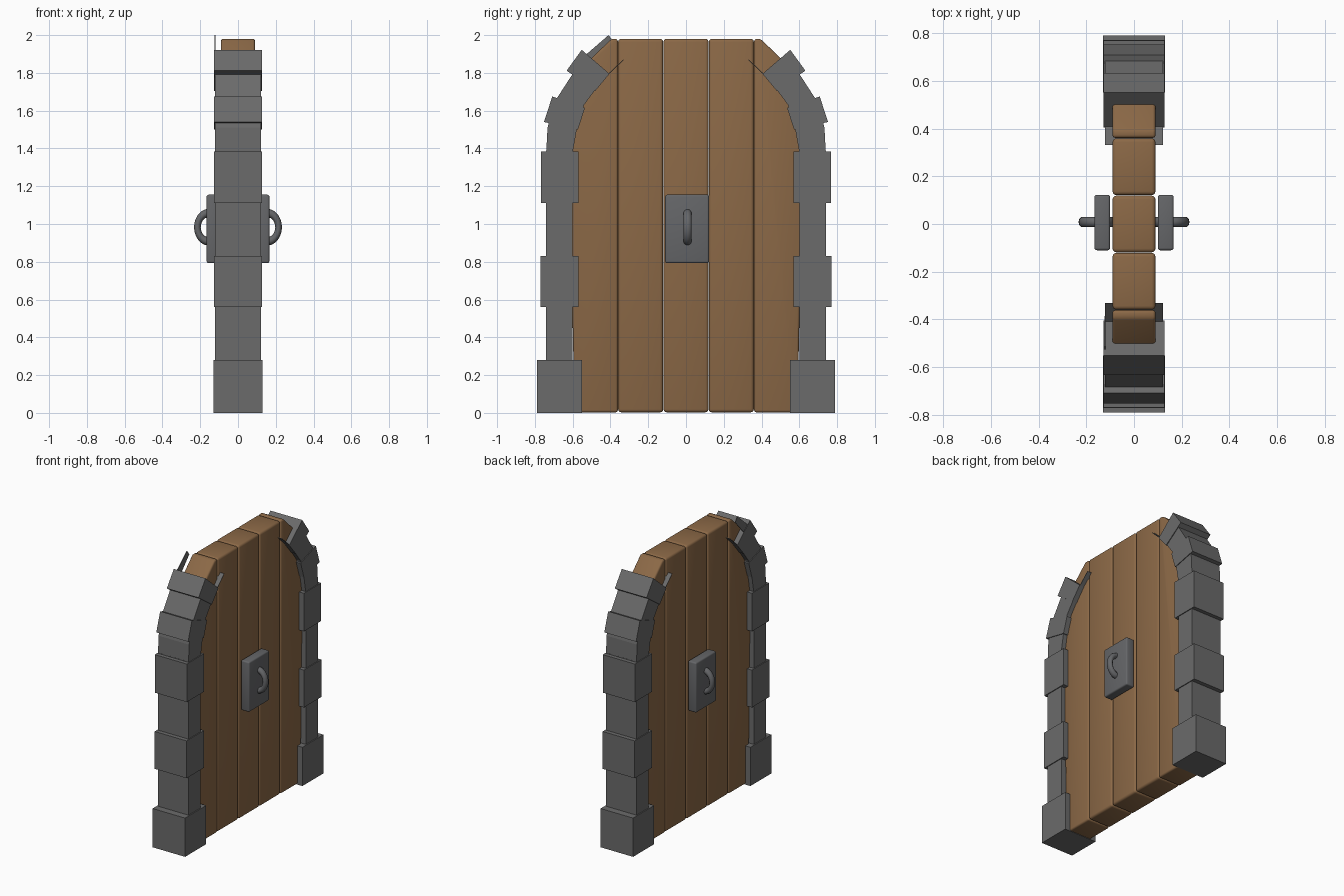
import bpy, bmesh, math

if "Cube" in bpy.data.objects:
    bpy.data.objects.remove(bpy.data.objects["Cube"])


def material(name, rgb):
    m = bpy.data.materials.new(name)
    m.diffuse_color = (*rgb, 1)
    m.use_nodes = True
    m.node_tree.nodes["Principled BSDF"].inputs["Base Color"].default_value = m.diffuse_color
    return m


WOOD = material("brown wood", (0.26, 0.14, 0.062))
STONE = material("grey stone", (0.145, 0.145, 0.145))
IRON = material("dark iron", (0.13, 0.133, 0.14))


def finish(name, bm, mat):
    me = bpy.data.meshes.new(name)
    bm.to_mesh(me)
    bm.free()
    ob = bpy.data.objects.new(name, me)
    me.materials.append(mat)
    bpy.context.collection.objects.link(ob)
    return ob


def slab(name, pts, x0, x1, mat, bevel=0.0):
    """Extrude a (y, z) outline from x0 to x1."""
    bm = bmesh.new()
    f = bm.faces.new([bm.verts.new((x0, y, z)) for y, z in pts])
    ext = bmesh.ops.extrude_face_region(bm, geom=[f])["geom"]
    for v in ext:
        if isinstance(v, bmesh.types.BMVert):
            v.co.x = x1
    bmesh.ops.recalc_face_normals(bm, faces=bm.faces)
    if bevel:
        bmesh.ops.bevel(bm, geom=bm.edges[:], offset=bevel, segments=3,
                        profile=0.5, affect='EDGES')
    ob = finish(name, bm, mat)
    if bevel:
        bpy.ops.object.select_all(action='DESELECT')
        ob.select_set(True)
        bpy.context.view_layer.objects.active = ob
        bpy.ops.object.shade_smooth_by_angle(angle=math.radians(35))
    return ob


def rect(y0, y1, z0, z1):
    return [(y0, z0), (y1, z0), (y1, z1), (y0, z1)]


# Three full planks in the middle
for i in (-1, 0, 1):
    slab("plank", rect(i * 0.24 - 0.119, i * 0.24 + 0.119, 0.003, 1.98),
         -0.09, 0.09, WOOD, 0.016)

OUTER_PLANK = [(0.361, 0.003), (0.59, 0.003), (0.62, 1.4), (0.60, 1.66),
               (0.545, 1.835), (0.395, 1.98), (0.361, 1.98)]
ARCH = [(0.60, 1.38), (0.74, 1.38), (0.733, 1.51), (0.70, 1.64), (0.655, 1.71),
        (0.59, 1.81), (0.47, 1.725), (0.54, 1.63), (0.575, 1.52)]
LOWER_VOUSSOIR = [(0.572, 1.50), (0.752, 1.54), (0.708, 1.675), (0.535, 1.615)]
UPPER_VOUSSOIR = [(0.48, 1.705), (0.632, 1.812), (0.552, 1.922), (0.405, 1.795)]

for s, side in ((-1, "left"), (1, "right")):
    def part(name, pts, hx, mat=STONE, bevel=0.0):
        slab(f"{side}_{name}", [(s * y, z) for y, z in pts], -hx, hx, mat, bevel)

    # Outer plank with sloped shoulder
    part("outer_plank", OUTER_PLANK, 0.09, WOOD, 0.012)
    # Stone jamb and blocks
    part("jamb", rect(0.60, 0.74, 0.01, 1.39), 0.122)
    part("base_block", rect(0.55, 0.79, 0, 0.28), 0.13)
    part("lower_block", rect(0.57, 0.77, 0.56, 0.83), 0.128)
    part("upper_block", rect(0.57, 0.768, 1.11, 1.385), 0.128)
    # Curved arch stones
    part("arch", ARCH, 0.122)
    part("lower_voussoir", LOWER_VOUSSOIR, 0.127)
    part("upper_voussoir", UPPER_VOUSSOIR, 0.127)
    # Thin underside of the arch running past the last stone
    part("arch_underside", [(0.42, 1.782), (0.33, 1.868), (0.332, 1.871),
                            (0.423, 1.785)], 0.122)

# Thin arch shard showing behind the left shoulder
slab("arch_shard", [(-0.56, 1.87), (-0.41, 2.0), (-0.385, 1.967), (-0.50, 1.84)],
     -0.124, -0.12, STONE)

# Lock plates and ring handles on both faces
for s, side in ((-1, "back"), (1, "front")):
    slab(f"{side}_lock_plate", rect(-0.11, 0.122, 0.793, 1.155),
         s * 0.10, s * 0.166, IRON, 0.01)
    bpy.ops.mesh.primitive_torus_add(major_segments=28, minor_segments=10,
                                     major_radius=0.075, minor_radius=0.022,
                                     location=(s * 0.155, 0.008, 0.983),
                                     rotation=(math.pi / 2, 0, 0))
    ring = bpy.context.object
    ring.name = f"{side}_ring_handle"
    ring.scale = (0.8, 1, 1)
    ring.data.materials.append(IRON)
    bpy.ops.object.shade_smooth_by_angle(angle=math.radians(40))
